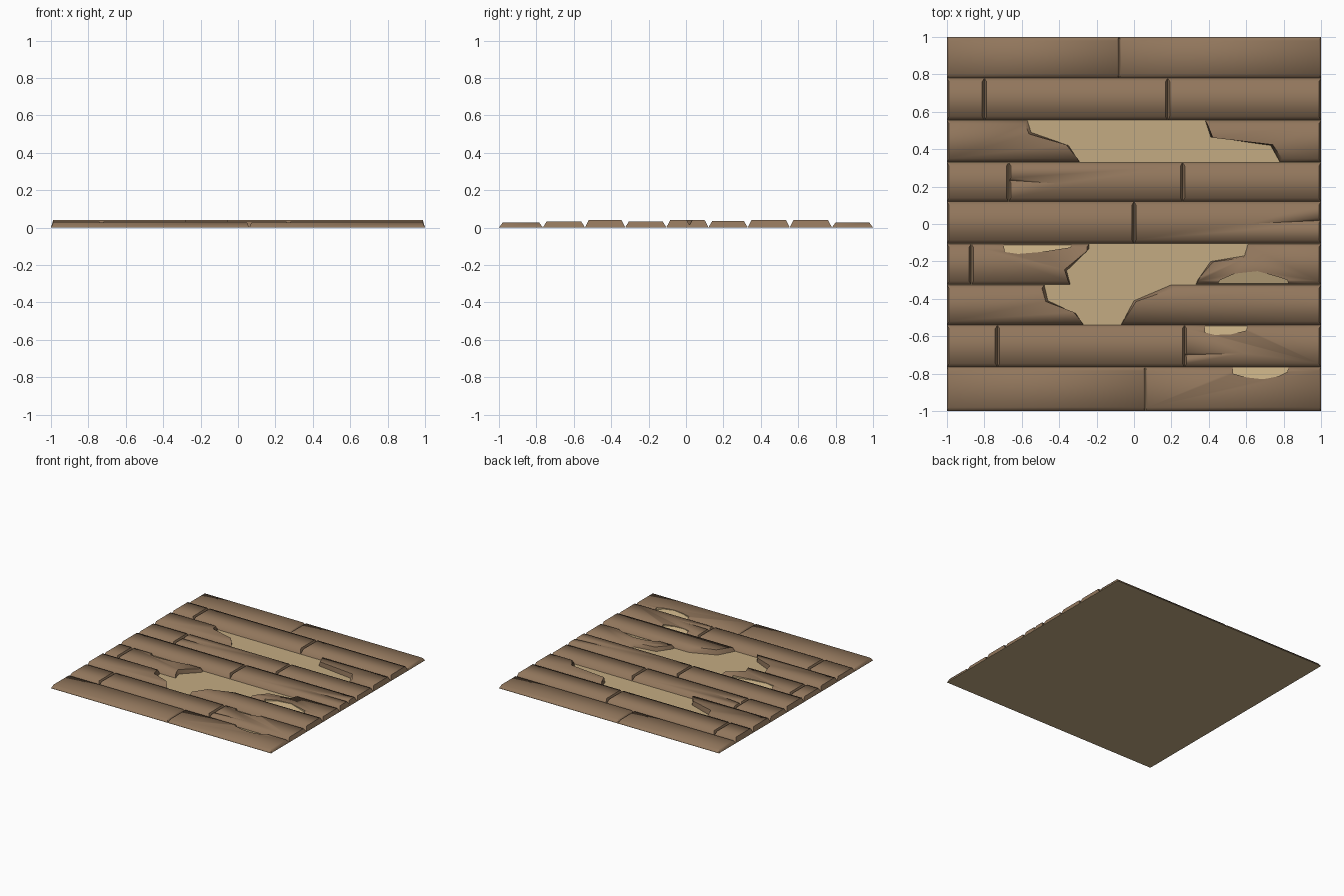
import bpy, bmesh, math

if "Cube" in bpy.data.objects:
    bpy.data.objects.remove(bpy.data.objects["Cube"])


def material(name, rgb):
    m = bpy.data.materials.new(name)
    m.diffuse_color = (*rgb, 1)
    m.use_nodes = True
    m.node_tree.nodes["Principled BSDF"].inputs["Base Color"].default_value = m.diffuse_color
    return m


WOOD = material("brown wood", (0.285, 0.182, 0.107))
TAN = material("pale raw wood", (0.55, 0.41, 0.223))


def make(name, verts, faces, mat_index=0):
    mesh = bpy.data.meshes.new(name)
    mesh.from_pydata(verts, [], faces)
    mesh.materials.append(WOOD)
    mesh.materials.append(TAN)
    bm = bmesh.new()
    bm.from_mesh(mesh)
    bmesh.ops.recalc_face_normals(bm, faces=bm.faces)
    for f in bm.faces:
        f.material_index = mat_index
    bm.to_mesh(mesh)
    bm.free()
    ob = bpy.data.objects.new(name, mesh)
    bpy.context.collection.objects.link(ob)
    return ob


def loft(name, low, high, mat_index=0):
    """Closed solid between two outlines with equal point counts."""
    n = len(low)
    faces = [list(range(n)), list(range(n, 2 * n))]
    faces += [[i, (i + 1) % n, n + (i + 1) % n, n + i] for i in range(n)]
    return make(name, low + high, faces, mat_index)


def plank(name, left, right, y1, y0, h):
    """Plank with sloped sides; left and right end paths run from y1 down to y0."""
    def path(p):
        p = [(p, y1), (p, y0)] if isinstance(p, (int, float)) else list(p)
        p[0], p[-1] = (p[0][0], y1), (p[-1][0], y0)
        return p
    mid, k = (y1 + y0) / 2, 1 - 0.04 / (y1 - y0)
    low, high = [], []
    for pts, shift in ((path(left), 0.012), (path(right)[::-1], -0.012)):
        for x, y in pts:
            low.append((x, y, 0.001))
            high.append((x + shift, mid + (y - mid) * k, h))
    return loft(name, low, high)


def select(ob):
    bpy.ops.object.select_all(action='DESELECT')
    ob.select_set(True)
    bpy.context.view_layer.objects.active = ob


def cut(ob, cutter):
    cutter.hide_render = True
    mod = ob.modifiers.new("cut", 'BOOLEAN')
    mod.operation, mod.solver, mod.object = 'DIFFERENCE', 'EXACT', cutter
    select(ob)
    bpy.ops.object.modifier_apply(modifier=mod.name)
    bpy.data.objects.remove(cutter)


def chip(ob, outline, y_in, y_out, h):
    """Slanted scoop at a plank edge, exposing pale wood."""
    low = [(x, y, h - 0.003 - 0.019 * (y - y_in) / (y_out - y_in)) for x, y in outline]
    cut(ob, loft("chip_cutter", low, [(x, y, 0.08) for x, y in outline], 1))


def crack(ob, mouth, tip, h, w=0.022):
    """Tapered V groove running in from a plank end."""
    (mx, my), (tx, ty) = mouth, tip
    v = [(tx, ty, h + 0.002), (mx, my + w, h + 0.01), (mx, my - w, h + 0.01), (mx, my, 0.012)]
    cut(ob, make("crack_cutter", v, [(0, 1, 2), (0, 1, 3), (0, 2, 3), (1, 2, 3)]))


# Base sheet under the planks
c = [(-1, -1), (1, -1), (1, 1), (-1, 1)]
loft("base_sheet", [(x, y, 0) for x, y in c], [(x, y, 0.002) for x, y in c], 1)

# Broken plank ends around the two holes
r3_l = [(-.57, 0), (-.55, .49), (-.35, .42), (-.29, 0)]
r3_r = [(.38, 0), (.41, .465), (.73, .42), (.78, 0)]
r6_l = [(-.24, 0), (-.24, -.13), (-.36, -.25), (-.34, 0)]
r6_r = [(.61, 0), (.59, -.17), (.41, -.20), (.34, -.30), (.33, 0)]
r7_l = [(-.48, 0), (-.46, -.41), (-.31, -.48), (-.27, 0)]
r7_r = [(.20, 0), (.0, -.41), (-.07, 0)]

# Rows from back to front: height and plank ends
edges = [1, .78, .555, .33, .12, -.105, -.325, -.54, -.765, -1]
rows = [
    (.027, [(-1, -.08), (-.08, 1)]),
    (.040, [(-1, -.80), (-.80, .18), (.18, 1)]),
    (.040, [(-1, r3_l), (r3_r, 1)]),
    (.035, [(-1, -.67), (-.67, .26), (.26, 1)]),
    (.040, [(-1, 0), (0, 1)]),
    (.034, [(-1, -.87), (-.87, r6_l), (r6_r, 1)]),
    (.040, [(-1, r7_l), (r7_r, 1)]),
    (.033, [(-1, -.73), (-.73, .27), (.27, 1)]),
    (.027, [(-1, .06), (.06, 1)]),
]
planks = {}
for r, (h, segs) in enumerate(rows):
    for s, (left, right) in enumerate(segs):
        planks[r, s] = plank(f"plank_row{r + 1}_{s + 1}", left, right,
                             edges[r], edges[r + 1], h)

# Chipped edges
chip(planks[5, 1], [(-.70, -.10), (-.69, -.15), (-.62, -.16), (-.50, -.15), (-.34, -.125), (-.33, -.10)],
     -.16, -.11, .034)
chip(planks[5, 2], [(.44, -.34), (.46, -.30), (.54, -.265), (.66, -.252), (.76, -.28), (.82, -.30), (.83, -.34)],
     -.25, -.32, .034)
chip(planks[7, 2], [(.38, -.53), (.38, -.58), (.43, -.593), (.52, -.59), (.60, -.57), (.61, -.53)],
     -.593, -.545, .033)
chip(planks[8, 1], [(.53, -.75), (.53, -.80), (.60, -.82), (.69, -.83), (.77, -.815), (.82, -.79), (.83, -.75)],
     -.83, -.77, .027)

# Splits in the wood
crack(planks[3, 1], (-.69, .235), (-.38, .215), .035)
crack(planks[7, 2], (.25, -.70), (.62, -.69), .033)
crack(planks[4, 1], (1.02, .02), (.58, 0), .040)

# Soft shading on planks, flat exposed wood
for ob in planks.values():
    select(ob)
    bpy.ops.object.shade_smooth_by_angle(angle=math.radians(66))
    for p in ob.data.polygons:
        if p.material_index == 1:
            p.use_smooth = False
